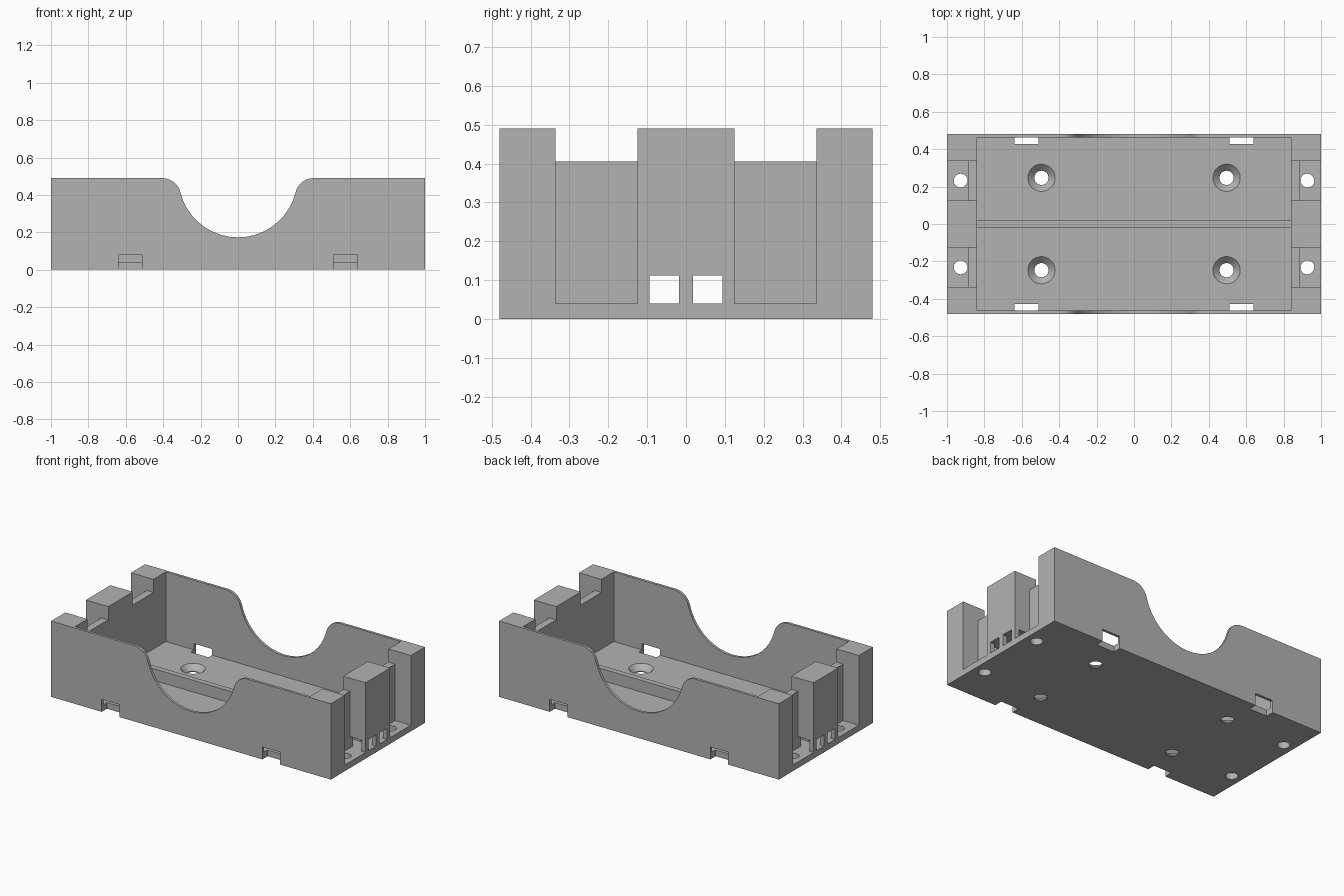
import bpy, bmesh
from math import sin, cos, asin, pi

cube = bpy.data.objects.get("Cube")
if cube:
    bpy.data.objects.remove(cube, do_unlink=True)

L, W, H = 1.0, 0.48, 0.49          # half length, half width, height
FLOOR, RIB_TOP = 0.04, 0.115
CAV_X, CAV_Y, RIB_Y = 0.84, 0.463, 0.018
OVER = 0.1                         # cutter overshoot

grey = bpy.data.materials.new("plain grey")
grey.use_nodes = True
colour = (0.45, 0.45, 0.45, 1)
grey.diffuse_color = colour
grey.node_tree.nodes["Principled BSDF"].inputs["Base Color"].default_value = colour


def finish(name, bm):
    bmesh.ops.recalc_face_normals(bm, faces=bm.faces)
    mesh = bpy.data.meshes.new(name)
    bm.to_mesh(mesh)
    bm.free()
    mesh.materials.append(grey)
    ob = bpy.data.objects.new(name, mesh)
    bpy.context.collection.objects.link(ob)
    return ob


def prism(name, loop, offset):
    """Extrude a closed loop of points along an offset."""
    bm = bmesh.new()
    face = bm.faces.new([bm.verts.new(p) for p in loop])
    ext = bmesh.ops.extrude_face_region(bm, geom=[face])
    verts = [v for v in ext["geom"] if isinstance(v, bmesh.types.BMVert)]
    bmesh.ops.translate(bm, verts=verts, vec=offset)
    return finish(name, bm)


def box(name, x0, x1, y0, y1, z0, z1):
    loop = [(x0, y0, z0), (x1, y0, z0), (x1, y1, z0), (x0, y1, z0)]
    return prism(name, loop, (0, 0, z1 - z0))


def cone(name, x, y, z0, z1, r0, r1):
    bm = bmesh.new()
    bmesh.ops.create_cone(bm, cap_ends=True, segments=32, radius1=r0,
                          radius2=r1, depth=z1 - z0)
    bmesh.ops.translate(bm, verts=bm.verts, vec=(x, y, (z0 + z1) / 2))
    return finish(name, bm)


def cut(body, cutter):
    cutter.hide_render = True
    mod = body.modifiers.new("cut", "BOOLEAN")
    mod.object = cutter
    mod.operation = "DIFFERENCE"
    mod.solver = "EXACT"
    bpy.context.view_layer.objects.active = body
    bpy.ops.object.modifier_apply(modifier=mod.name)
    bpy.data.objects.remove(cutter, do_unlink=True)


def span(sign, a, b):
    return sorted((sign * a, sign * b))


# Solid tray body
tray = box("tray", -L, L, -W, W, 0, H)

# Main cavity, then two bays beside the centre rib
cut(tray, box("cavity", -CAV_X, CAV_X, -CAV_Y, CAV_Y, RIB_TOP, H + OVER))
for s in (-1, 1):
    cut(tray, box("bay", -CAV_X, CAV_X, *span(s, RIB_Y, CAV_Y), FLOOR, RIB_TOP + OVER))

# Rounded finger scoop through both long walls
R, FILLET = 0.317, 0.1
cx = ((R + FILLET) ** 2 - FILLET ** 2) ** 0.5
tilt = asin(FILLET / (R + FILLET))
half = [(cx - FILLET * sin(t), H - FILLET + FILLET * cos(t))
        for t in [i / 6 * (pi / 2 - tilt) for i in range(7)]]
half += [(R * cos(a), H - R * sin(a))
         for a in [tilt + i / 9 * (pi / 2 - tilt) for i in range(1, 10)]]
profile = [(cx, H + OVER)] + half
profile += [(-x, z) for x, z in reversed(profile[:-1])]
cut(tray, prism("scoop", [(x, -W - OVER, z) for x, z in profile], (0, 2 * (W + OVER), 0)))

for sx in (-1, 1):
    for sy in (-1, 1):
        # Terminal slot in the end block and the lowered wall behind it
        ys = span(sy, 0.125, 0.336)
        cut(tray, box("slot", *span(sx, 0.888, L + OVER), *ys, FLOOR, H + OVER))
        cut(tray, box("step", *span(sx, CAV_X - OVER, L + OVER), *ys, 0.405, H + OVER))
        # Wire window through the end block
        cut(tray, box("window", *span(sx, CAV_X - OVER, L + OVER),
                      *span(sy, RIB_Y, 0.094), FLOOR, 0.112))
        # Snap notch in the long wall and floor edge
        xs = span(sx, 0.51, 0.638)
        cut(tray, box("notch", *xs, *span(sy, CAV_Y - 0.02, W + OVER), -OVER, 0.08))
        cut(tray, box("floor_notch", *xs, *span(sy, 0.427, W), -OVER, FLOOR + 0.02))
        # Terminal hole and countersunk screw hole
        cut(tray, cone("hole", sx * 0.927, sy * 0.232, -OVER, FLOOR + 0.02, 0.037, 0.037))
        cut(tray, cone("screw", sx * 0.495, sy * 0.247, -OVER, FLOOR + 0.02, 0.038, 0.038))
        cut(tray, cone("sink", sx * 0.495, sy * 0.247, 0.005, FLOOR + 0.001, 0.037, 0.074))
    # Wire channel joining the two slots
    cut(tray, box("channel", *span(sx, 0.888, 0.97), -0.15, 0.15, FLOOR, 0.112))

# Smooth curved surfaces, sharp corners
bpy.ops.object.select_all(action="DESELECT")
tray.select_set(True)
bpy.context.view_layer.objects.active = tray
bpy.ops.object.shade_smooth_by_angle(angle=pi / 6)
